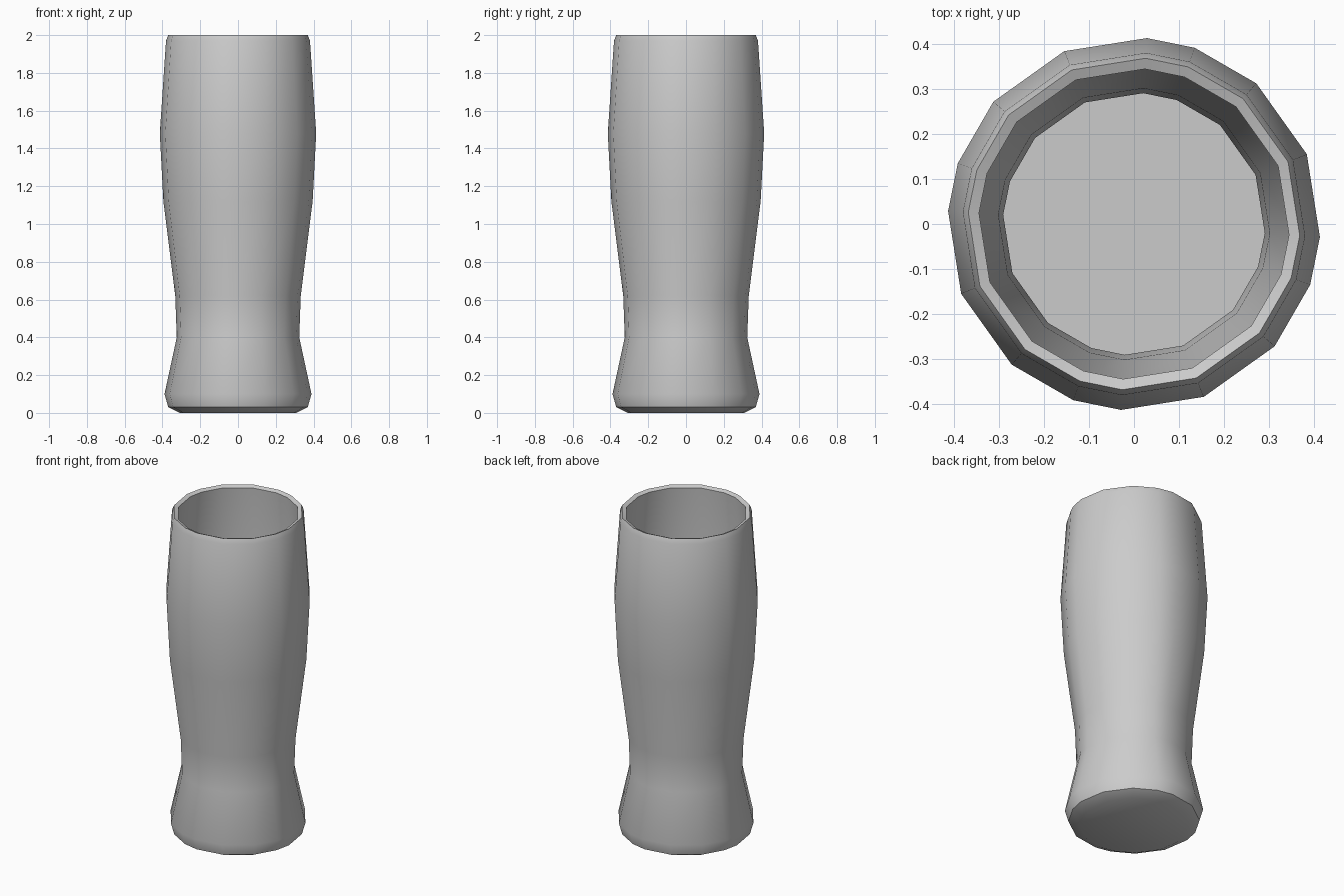
import bpy, bmesh
from math import cos, sin, radians

cube = bpy.data.objects.get("Cube")
if cube:
    bpy.data.objects.remove(cube, do_unlink=True)

grey = bpy.data.materials.new("plain grey")
grey.use_nodes = True
colour = (0.6, 0.6, 0.6, 1)
grey.diffuse_color = colour
grey.node_tree.nodes["Principled BSDF"].inputs["Base Color"].default_value = colour

# Slightly uneven sixteen-sided outline, repeated every quarter turn
angles = [radians(a + 90 * q) for q in range(4) for a in (-4, 22, 49, 71)]

# (radius, height) from the underside, up the outside, over the rim, down inside
profile = [
    (0.31, 0.0), (0.37, 0.03), (0.39, 0.1), (0.325, 0.4), (0.333, 0.62),
    (0.396, 1.12), (0.415, 1.48), (0.382, 1.97), (0.37, 2.0),
    (0.346, 1.99), (0.385, 1.48), (0.366, 1.12), (0.303, 0.62),
    (0.292, 0.4), (0.292, 0.2),
]


def lathe(name, points):
    bm = bmesh.new()
    rings = [[bm.verts.new((r * cos(a), r * sin(a), z)) for a in angles]
             for r, z in points]
    n = len(angles)
    for low, high in zip(rings, rings[1:]):
        for i in range(n):
            j = (i + 1) % n
            bm.faces.new((low[i], low[j], high[j], high[i]))
    bm.faces.new(rings[0][::-1])   # underside
    bm.faces.new(rings[-1])        # inner floor
    bmesh.ops.recalc_face_normals(bm, faces=bm.faces[:])
    mesh = bpy.data.meshes.new(name)
    bm.to_mesh(mesh)
    bm.free()
    obj = bpy.data.objects.new(name, mesh)
    bpy.context.collection.objects.link(obj)
    return obj


# Hollow tumbler with a waist and a flared, heavy foot
glass = lathe("drinking_glass", profile)
glass.data.materials.append(grey)
bpy.ops.object.select_all(action="DESELECT")
glass.select_set(True)
bpy.context.view_layer.objects.active = glass
bpy.ops.object.shade_smooth_by_angle(angle=radians(35))
